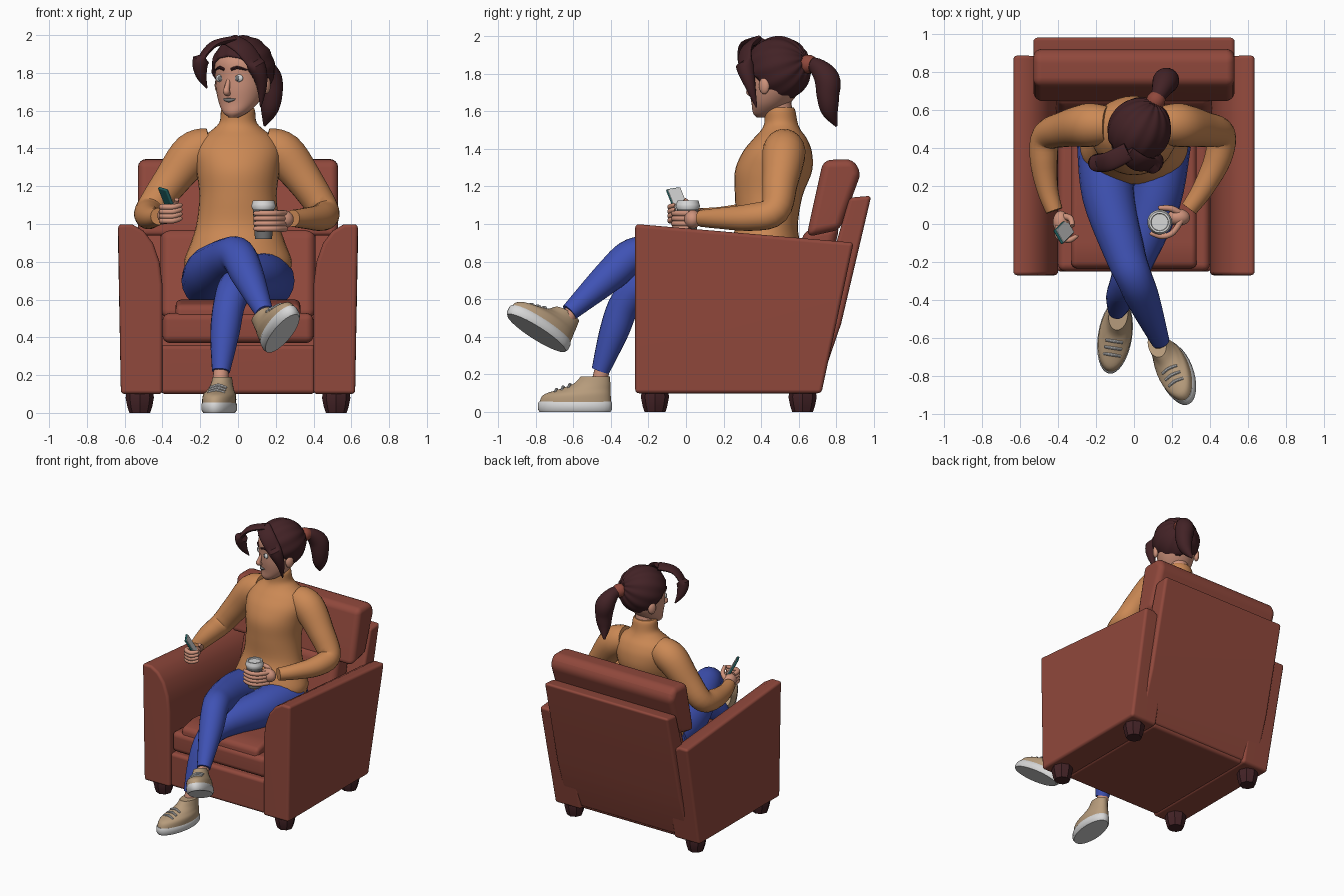
import bpy
import bmesh
from math import cos, sin, pi, radians, atan2
from mathutils import Matrix, Vector

cube = bpy.data.objects.get("Cube")
if cube:
    bpy.data.objects.remove(cube, do_unlink=True)


def paint(name, red, green, blue):
    m = bpy.data.materials.new(name)
    m.use_nodes = True
    m.diffuse_color = (red, green, blue, 1)
    m.node_tree.nodes["Principled BSDF"].inputs["Base Color"].default_value = (red, green, blue, 1)
    return m


BRICK = paint("brick_leather", .28, .065, .045)
BROWN = paint("dark_brown", .055, .016, .019)
SKIN = paint("skin", .62, .29, .2)
KNIT = paint("orange_knit", .6, .25, .09)
DENIM = paint("blue_denim", .05, .085, .46)
TAN = paint("tan_suede", .47, .33, .2)
LIGHT = paint("light_grey", .68, .68, .68)
GREY = paint("mid_grey", .17, .17, .17)
TEAL = paint("teal_shell", .015, .12, .12)


def finish(bm, name, mat, frame=None, angle=40):
    if frame:
        bm.transform(frame)
    bmesh.ops.recalc_face_normals(bm, faces=bm.faces)
    mesh = bpy.data.meshes.new(name)
    bm.to_mesh(mesh)
    bm.free()
    mesh.materials.append(mat)
    mesh.shade_smooth()
    mesh.set_sharp_from_angle(angle=radians(angle))
    ob = bpy.data.objects.new(name, mesh)
    bpy.context.collection.objects.link(ob)
    return ob


def spline(a, b, c, d, t):
    return [q + t / 2 * (r - p + t * (2 * p - 5 * q + 4 * r - s + t * (3 * (q - r) + s - p)))
            for p, q, r, s in zip(a, b, c, d)]


def loft(name, rings, mat, axis=None, hint=(1, 0, 0), steps=5, sides=20, frame=None):
    """Skin elliptical rings (x, y, z, radius[, second radius]) along a smooth path."""
    last = len(rings) - 1
    path = [spline(rings[max(i - 1, 0)], rings[i], rings[i + 1], rings[min(i + 2, last)], k / steps)
            for i in range(last) for k in range(steps)] + [rings[last]]
    bm = bmesh.new()
    u, loops = Vector(hint), []
    for i, p in enumerate(path):
        ahead, behind = path[min(i + 1, len(path) - 1)], path[max(i - 1, 0)]
        t = Vector(axis) if axis else (Vector(ahead[:3]) - Vector(behind[:3])).normalized()
        u = (u - t * u.dot(t)).normalized()
        v = t.cross(u)
        turns = [2 * pi * k / sides for k in range(sides)]
        loops.append([bm.verts.new(Vector(p[:3]) + u * p[3] * cos(a) + v * p[-1] * sin(a)) for a in turns])
    for a, b in zip(loops, loops[1:]):
        for k in range(sides):
            j = (k + 1) % sides
            bm.faces.new((a[k], a[j], b[j], b[k]))
    bm.faces.new(loops[0])
    bm.faces.new(loops[-1])
    return finish(bm, name, mat, frame)


def stack(name, rings, mat, **options):
    return loft(name, rings, mat, axis=(0, 0, 1), **options)


def prism(name, near, far, mat, bevel, frame=None):
    """Join two matching outlines and round the hard edges."""
    bm = bmesh.new()
    a, b = [[bm.verts.new(p) for p in loop] for loop in (near, far)]
    bm.faces.new(a)
    bm.faces.new(b)
    for k in range(len(a)):
        j = (k + 1) % len(a)
        bm.faces.new((a[k], a[j], b[j], b[k]))
    bmesh.ops.recalc_face_normals(bm, faces=bm.faces)
    hard = [e for e in bm.edges if e.calc_face_angle() > .6]
    bmesh.ops.bevel(bm, geom=hard, offset=bevel, segments=4, profile=.5, affect='EDGES', clamp_overlap=True)
    ob = finish(bm, name, mat, frame)
    ob.modifiers.new("even_shading", 'WEIGHTED_NORMAL').keep_sharp = True
    return ob


def slab(name, half, outline, bevel, mat=BRICK, frame=None):
    return prism(name, [(-half, y, z) for y, z in outline], [(half, y, z) for y, z in outline], mat, bevel, frame)


def ball(name, place, size, mat, frame=None):
    bm = bmesh.new()
    bmesh.ops.create_uvsphere(bm, u_segments=24, v_segments=14, radius=1)
    bm.transform(Matrix.Translation(place) @ Matrix.Diagonal((*size, 1)))
    return finish(bm, name, mat, frame)


# Armchair body
slab("seat_base", .41, [(-.25, .1), (-.25, .36), (.7, .36), (.7, .1)], .025)
slab("seat_cushion", .4, [(-.25, .37), (-.25, .53), (.6, .5), (.6, .37)], .04)
slab("seat_pad", .33, [(-.24, .45), (-.23, .57), (-.1, .6), (.58, .55), (.58, .45)], .03)
slab("back_frame", .53, [(.6, .12), (.705, .12), (.825, .47), (.985, 1.15), (.87, 1.14), (.68, .5)], .02)
slab("back_cushion", .41, [(.5, .5), (.63, .97), (.82, 1.0), (.7, .5)], .05)
slab("headrest", .53, [(.64, .93), (.67, 1.07), (.73, 1.34), (.89, 1.345), (.93, 1.27), (.82, .97)], .045)

# Sloped arms and turned feet, one of each per side
arm_outline = [(.62, .1), (.635, 1), (.56, 1), (.5, .965), (.45, .9), (.415, .8), (.4, .68), (.4, .1)]
for s, side in ((1, "left"), (-1, "right")):
    front = [(s * x, -.27, z) for x, z in arm_outline]
    rear = [(s * x, .72 + .19 * (z - .1), .1 + .89 * (z - .1)) for x, z in arm_outline]
    prism(side + "_chair_arm", front, rear, BRICK, .02)
    for y, end in ((-.165, "front"), (.62, "back")):
        stack(f"{end}_{side}_chair_foot",
              [(s * .52, y, z, r) for z, r in ((0, .055), (.03, .065), (.08, .075), (.11, .07))],
              BROWN, steps=1, sides=8)

# Sweater with a high collar
torso = [(.72, .41, .265, .19), (.8, .41, .285, .2), (.9, .42, .25, .185), (1, .43, .22, .165),
         (1.15, .44, .205, .18), (1.28, .465, .22, .205), (1.38, .485, .23, .185), (1.45, .5, .2, .145),
         (1.5, .505, .135, .105), (1.54, .505, .098, .088), (1.6, .5, .09, .082), (1.62, .5, .08, .072)]
stack("sweater", [(0, y, z, rx, ry) for z, y, rx, ry in torso], KNIT, sides=32)
loft("left_sleeve", [(.14, .52, 1.41, .1), (.24, .52, 1.37, .115), (.36, .5, 1.22, .095), (.455, .47, 1.07, .08),
                     (.44, .34, 1.035, .072), (.36, .18, 1.03, .056), (.29, .08, 1.03, .045)], KNIT)
loft("right_sleeve", [(-.14, .52, 1.41, .1), (-.24, .52, 1.37, .115), (-.36, .5, 1.22, .095), (-.46, .46, 1.08, .08),
                      (-.475, .33, 1.045, .072), (-.455, .18, 1.035, .056), (-.42, .07, 1.04, .045)], KNIT)

# Trousers, right leg crossed over the left
ball("trouser_seat", (0, .4, .7), (.29, .22, .15), DENIM)
loft("left_trouser_leg", [(.15, .42, .7, .15), (.11, .12, .7, .135), (0, -.2, .67, .1), (-.045, -.32, .58, .085),
                          (-.07, -.385, .42, .077), (-.09, -.455, .22, .048)], DENIM)
loft("right_trouser_leg", [(-.15, .42, .7, .15), (-.135, .15, .75, .138), (-.05, -.15, .82, .108), (0, -.28, .83, .095),
                           (.05, -.4, .73, .087), (.14, -.62, .53, .048)], DENIM)
loft("left_ankle", [(-.088, -.44, .25, .04), (-.095, -.47, .12, .042)], SKIN)
loft("right_ankle", [(.13, -.59, .555, .04), (.145, -.66, .46, .042)], SKIN)


def shoe(side, frame):
    stack(side + "_sole", [(0, 0, 0, .08, .19), (0, 0, .015, .09, .2), (0, 0, .045, .09, .2), (0, 0, .055, .085, .195)],
          LIGHT, steps=1, sides=32, frame=frame)
    stack(side + "_shoe", [(0, 0, .04, .086, .194), (0, .01, .09, .085, .182), (0, .05, .12, .07, .14),
                           (0, .09, .15, .058, .1), (0, .11, .19, .05, .078)], TAN, sides=32, frame=frame)
    for k in range(3):
        y, z = -.1 + .036 * k, .121 + .013 * k
        loft(f"{side}_lace_{k + 1}", [(-.045, y, z - .014, .007), (0, y, z, .008), (.045, y, z - .014, .007)],
             LIGHT, hint=(0, 1, 0), sides=8, frame=frame)


shoe("left", Matrix.Translation((-.1, -.59, 0)) @ Matrix.Rotation(radians(-9), 4, 'Z'))
heel = -Vector((.13, -.33, .22)).normalized()
up = Vector((-.45, .45, .8))
up = (up - heel * up.dot(heel)).normalized()
tilt = Matrix((heel.cross(up), heel, up)).transposed().to_4x4()
shoe("right", Matrix.Translation((.235, -.795, .42)) @ tilt)

# Cup held in the left hand
cup = Matrix.Translation((.135, .01, .92))
stack("cup", [(0, 0, 0, .045), (0, 0, .17, .058)], GREY, steps=1, sides=32, frame=cup)
stack("cup_lid", [(0, 0, .16, .06), (0, 0, .175, .065), (0, 0, .185, .062), (0, 0, .205, .056), (0, 0, .205, .046),
                  (0, 0, .195, .044)], LIGHT, steps=1, sides=32, frame=cup)
ball("left_palm", (.235, .035, 1.025), (.06, .045, .05), SKIN)
for k in range(4):
    z = .975 + .027 * k
    loft(f"left_finger_{k + 1}", [(.25, .02, z, .016), (.205, -.045, z, .016), (.15, -.065, z, .015),
                                  (.095, -.05, z, .013), (.085, -.045, z, .006)], SKIN, hint=(0, 0, 1), sides=10)
loft("left_thumb", [(.25, .05, 1.04, .02), (.2, .08, 1.06, .017), (.14, .085, 1.07, .013), (.13, .085, 1.07, .006)],
     SKIN, hint=(0, 0, 1), sides=10)

# Phone held in the right hand
tall = Vector((-.35, -.35, .87)).normalized()
glass = Vector((.75, .35, .5))
glass = (glass - tall * glass.dot(tall)).normalized()
phone = Matrix.Translation((-.37, -.04, 1.115)) @ Matrix((glass, tall.cross(glass), tall)).transposed().to_4x4()
for name, half, w, h, mat, shift in (("phone_shell", .008, .043, .085, TEAL, 0), ("phone_screen", .003, .04, .08, LIGHT, .008)):
    slab(name, half, [(-w, -h), (w, -h), (w, h), (-w, h)], .003 if shift else .007, mat,
         phone @ Matrix.Translation((shift, 0, 0)))
ball("right_palm", (-.385, .01, 1.045), (.042, .06, .045), SKIN)
for k in range(4):
    drop = .024 * k
    loft(f"right_finger_{k + 1}", [(-.4, -.01, 1.085 - drop, .016), (-.4, -.065, 1.09 - drop, .016),
                                   (-.345, -.085, 1.09 - drop, .015), (-.305, -.065, 1.1 - drop, .012),
                                   (-.3, -.06, 1.1 - drop, .005)], SKIN, hint=(0, 0, 1), sides=10)
loft("right_thumb", [(-.38, .04, 1.05, .02), (-.335, .03, 1.09, .016), (-.325, -.01, 1.13, .012)], SKIN, sides=10)

# Head, turned towards its right
head = Matrix.Translation((.02, .48, 0)) @ Matrix.Rotation(radians(-30), 4, 'Z')
loft("neck", [(0, .5, 1.55, .072), (.01, .485, 1.68, .07)], SKIN)
skull = [(1.565, -.085, .025, .03), (1.59, -.068, .065, .065), (1.64, -.035, .105, .1), (1.71, -.01, .13, .135),
         (1.78, 0, .138, .148), (1.86, 0, .138, .15), (1.93, .01, .11, .12), (1.975, .01, .05, .06)]
stack("face", [(0, y, z, rx, ry) for z, y, rx, ry in skull], SKIN, sides=32, frame=head)
loft("nose", [(0, -.135, 1.77, .01), (0, -.157, 1.72, .015), (0, -.162, 1.7, .019), (0, -.14, 1.688, .012)],
     SKIN, sides=12, frame=head)
loft("lips", [(-.036, -.13, 1.662, .004), (0, -.139, 1.655, .011), (.036, -.13, 1.662, .004)],
     GREY, hint=(0, 0, 1), sides=10, frame=head)
for s, side in ((1, "left"), (-1, "right")):
    ball(side + "_eye", (s * .055, -.131, 1.772), (.028, .012, .02), LIGHT, head)
    ball(side + "_iris", (s * .054, -.141, 1.772), (.012, .005, .014), GREY, head)
    ball(side + "_ear", (s * .145, .01, 1.735), (.02, .03, .045), SKIN, head)
    loft(side + "_brow", [(s * .02, -.149, 1.818, .008), (s * .055, -.142, 1.828, .008), (s * .098, -.112, 1.815, .004)],
         BROWN, hint=(0, 0, 1), sides=8, frame=head)

# Combed hair whose ridges gather at the ponytail
bm = bmesh.new()
bmesh.ops.create_uvsphere(bm, u_segments=72, v_segments=24, radius=1)
for v in bm.verts:
    v.co *= .985 + .015 * cos(12 * atan2(v.co.y, v.co.x))
comb = Vector((0, .9, .3)).to_track_quat('Z', 'Y').to_matrix().to_4x4()
bm.transform(Matrix.Translation((0, .015, 1.825)) @ Matrix.Diagonal((.167, .178, .175, 1)) @ comb)
for point, normal in (((0, -.13, 1.87), (0, 1, 1)), ((0, 0, 1.67), (0, 0, 1))):
    bmesh.ops.bisect_plane(bm, geom=bm.verts[:] + bm.edges[:] + bm.faces[:], plane_co=point, plane_no=normal, clear_inner=True)
finish(bm, "hair", BROWN, head).modifiers.new("thickness", 'SOLIDIFY').thickness = .02
loft("hair_tie", [(.095, .615, 1.845, .042), (.115, .65, 1.85, .05), (.13, .675, 1.845, .042)], BRICK)
loft("ponytail", [(.105, .63, 1.845, .03), (.135, .69, 1.84, .045), (.165, .75, 1.77, .068, .06),
                  (.175, .755, 1.68, .06, .055), (.165, .765, 1.6, .045, .04), (.14, .8, 1.52, .006)], BROWN)
loft("right_fringe", [(-.03, .38, 1.975, .05, .02), (-.13, .33, 1.95, .05, .018), (-.195, .32, 1.87, .045, .015),
                      (-.195, .34, 1.79, .03, .012), (-.165, .37, 1.72, .004)], BROWN, hint=(0, 1, 0))
loft("left_fringe", [(-.04, .37, 1.975, .05, .02), (.03, .32, 1.93, .055, .02), (.095, .315, 1.84, .05, .018),
                     (.125, .34, 1.74, .03, .013), (.12, .375, 1.62, .004)], BROWN)
